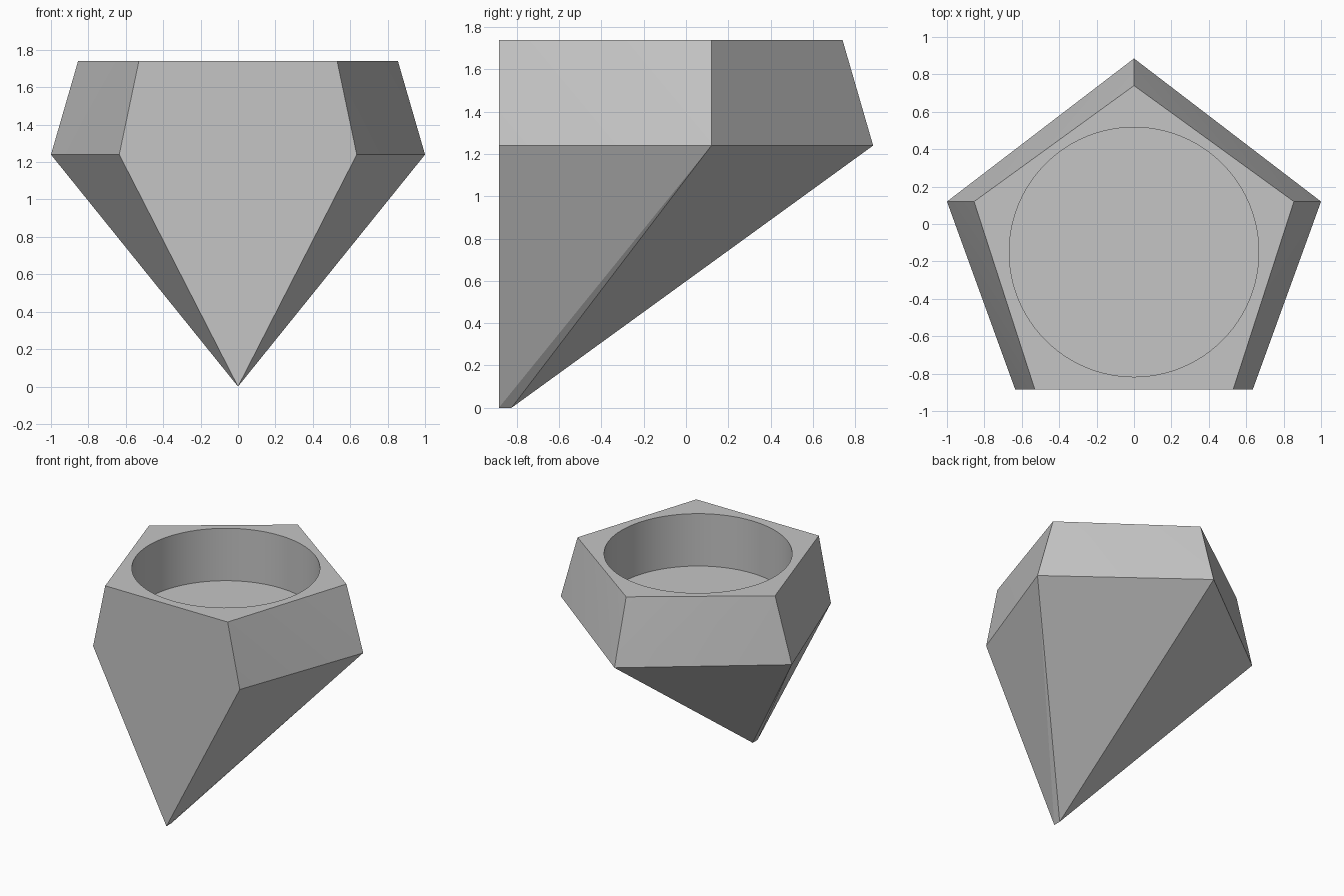
import bpy, bmesh, math

cube = bpy.data.objects.get("Cube")
if cube:
    bpy.data.objects.remove(cube, do_unlink=True)

FRONT, SHOULDER, RIM = -0.885, 1.24, 1.74
POT_RADIUS, POT_Y, POT_DEPTH = 0.667, -0.15, 0.41

# Plain grey material
grey = bpy.data.materials.new("matte grey")
grey.use_nodes = True
colour = (0.56, 0.56, 0.56, 1)
grey.diffuse_color = colour
grey.node_tree.nodes["Principled BSDF"].inputs["Base Color"].default_value = colour


def pentagon(front_x, side_x, back_y, z):
    """Mirrored five-sided ring with its flat side on the front plane."""
    ring = [(0, back_y, z)]
    for s in (1, -1):
        ring += [(s * front_x, FRONT, z), (s * side_x, 0.12, z)]
    return ring


# Faceted body: shoulder ring, rim ring and a short keel edge at the tip
points = pentagon(0.635, 1.0, 0.885, SHOULDER) + pentagon(0.53, 0.855, 0.74, RIM)
points += [(0, FRONT, 0), (0, -0.825, 0)]
bm = bmesh.new()
for p in points:
    bm.verts.new(p)
bmesh.ops.convex_hull(bm, input=bm.verts)
bmesh.ops.dissolve_limit(bm, angle_limit=math.radians(1), verts=bm.verts, edges=bm.edges)
bmesh.ops.recalc_face_normals(bm, faces=bm.faces)
mesh = bpy.data.meshes.new("planter_body")
bm.to_mesh(mesh)
bm.free()
mesh.materials.append(grey)
body = bpy.data.objects.new("planter_body", mesh)
bpy.context.collection.objects.link(body)

# Round pot recess, cut down from the rim
bpy.ops.mesh.primitive_cylinder_add(vertices=96, radius=POT_RADIUS, depth=2 * POT_DEPTH,
                                    location=(0, POT_Y, RIM))
cutter = bpy.context.object
cutter.name = "recess_cutter"
cutter.hide_render = True
cutter.data.materials.append(grey)
cut = body.modifiers.new("recess", "BOOLEAN")
cut.operation = "DIFFERENCE"
cut.solver = "EXACT"
cut.object = cutter

bpy.ops.object.select_all(action="DESELECT")
body.select_set(True)
bpy.context.view_layer.objects.active = body
bpy.ops.object.modifier_apply(modifier=cut.name)
bpy.data.objects.remove(cutter, do_unlink=True)

# Smooth recess wall, crisp facets
bpy.ops.object.shade_smooth_by_angle(angle=math.radians(20))
